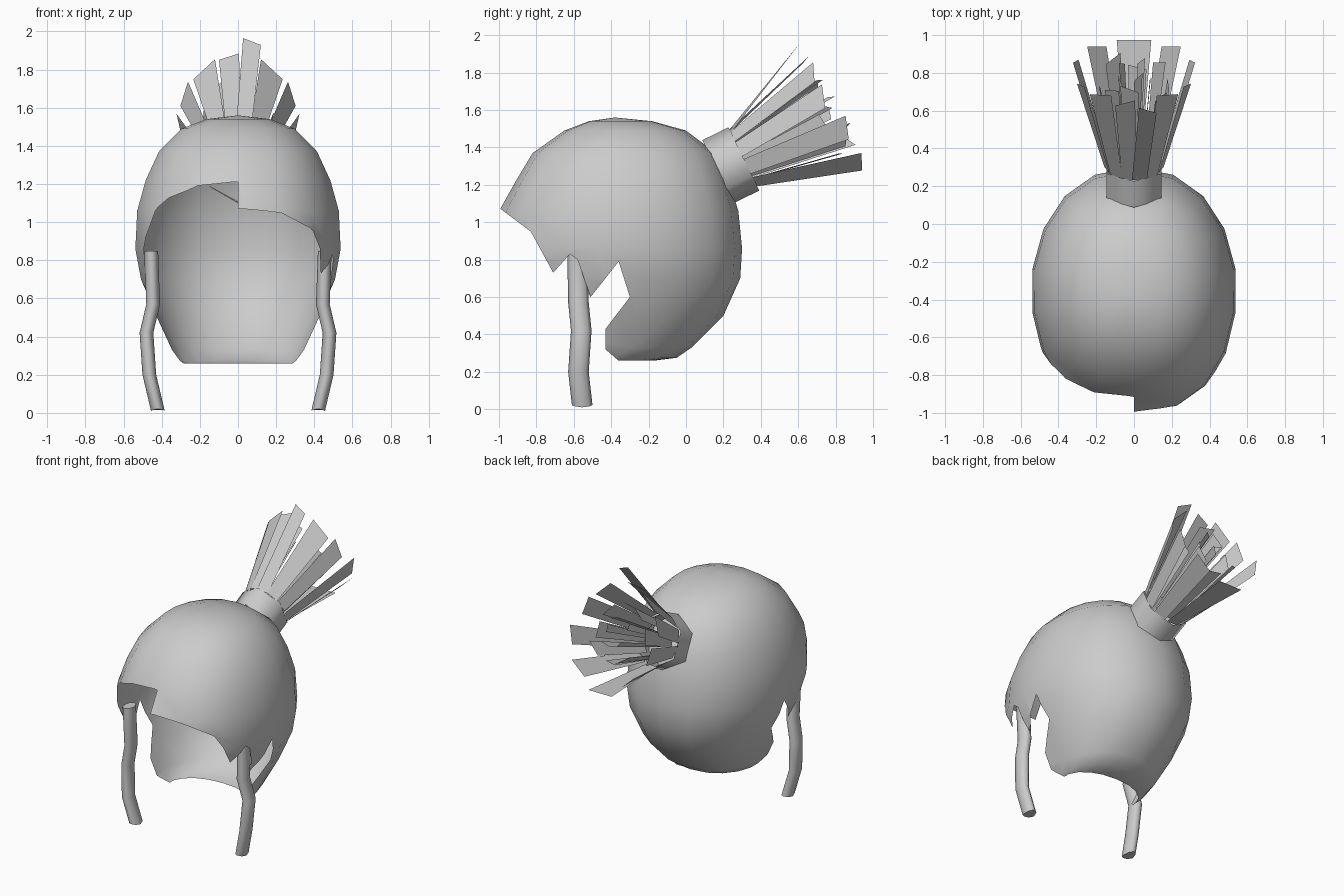
import bpy, bmesh, math, random
from mathutils import Vector

random.seed(4)
if "Cube" in bpy.data.objects:
    bpy.data.objects.remove(bpy.data.objects["Cube"])

hair = bpy.data.materials.new("hair_grey")
hair.use_nodes = True
GREY = (0.6, 0.6, 0.6, 1)
hair.diffuse_color = GREY
hair.node_tree.nodes["Principled BSDF"].inputs["Base Color"].default_value = GREY


def make_object(name, bm, smooth=True):
    mesh = bpy.data.meshes.new(name)
    bm.to_mesh(mesh)
    bm.free()
    mesh.materials.append(hair)
    obj = bpy.data.objects.new(name, mesh)
    bpy.context.collection.objects.link(obj)
    for p in mesh.polygons:
        p.use_smooth = smooth
    return obj


def loft(bm, rings):
    loops = [[bm.verts.new(p) for p in ring] for ring in rings]
    n = len(loops[0])
    for a, b in zip(loops, loops[1:]):
        for i in range(n):
            bm.faces.new((a[i], a[(i + 1) % n], b[(i + 1) % n], b[i]))
    return loops


# Cap: closed egg from levels of (height, half width, front y, back y)
LEVELS = [(0.26, 0.29, -0.75, -0.17), (0.275, 0.31, -0.77, -0.05), (0.33, 0.35, -0.8, 0.03),
          (0.5, 0.43, -0.88, 0.2), (0.7, 0.515, -0.96, 0.29), (0.86, 0.545, -1.02, 0.3),
          (1.06, 0.535, -1.0, 0.28), (1.22, 0.49, -0.91, 0.23), (1.37, 0.42, -0.82, 0.16),
          (1.49, 0.3, -0.65, 0.0), (1.54, 0.17, -0.52, -0.18)]
MID, SEGS = -0.35, 18


def level_ring(z, w, front, back):
    ring = []
    for i in range(SEGS):
        a = math.tau * i / SEGS + math.pi / 2
        c, s = math.cos(a), math.sin(a)
        c = math.copysign(abs(c) ** (0.9 if s > 0 else 0.8), c)
        ring.append((w * c, MID + s * (back - MID if s > 0 else MID - front), z))
    return ring


bm = bmesh.new()
loops = loft(bm, [level_ring(*lv) for lv in LEVELS])
tip = bm.verts.new((0, -0.38, 1.56))
for i in range(SEGS):
    bm.faces.new((loops[-1][i], loops[-1][(i + 1) % SEGS], tip))
bottom = bm.faces.new(loops[0][::-1])
bottom.material_index = 1
bmesh.ops.recalc_face_normals(bm, faces=bm.faces)
cap = make_object("hair_cap", bm)
cap.data.materials.append(hair)

# Hairline cutter for each side: side outline pushed across half the head
NOTCH = [(-0.36, 0.79), (-0.3, 0.6), (-0.43, 0.43), (-0.43, 0.32), (-0.35, 0.25),
         (-0.35, 0.1), (-1.3, 0.1)]
LEFT = [(-1.3, 1.07), (-0.99, 1.07), (-0.83, 0.95), (-0.71, 0.73), (-0.62, 0.83),
        (-0.58, 0.8), (-0.51, 0.6)] + NOTCH
RIGHT = [(-1.3, 1.21), (-0.91, 1.21), (-0.87, 1.17), (-0.76, 1.08), (-0.62, 0.8),
         (-0.51, 0.6)] + NOTCH
cutters = []
for name, outline, x0, x1 in (("left_cutter", LEFT, 0, 0.8), ("right_cutter", RIGHT, -0.8, 0.001)):
    bm = bmesh.new()
    ends = loft(bm, [[(x, y, z) for y, z in outline] for x in (x0, x1)])
    bm.faces.new(ends[0])
    bm.faces.new(ends[1][::-1])
    bmesh.ops.recalc_face_normals(bm, faces=bm.faces)
    for f in bm.faces:
        f.material_index = 1
    cutter = make_object(name, bm, False)
    cutter.data.materials.append(hair)
    cutter.hide_render = True
    cutters.append(cutter)
    mod = cap.modifiers.new(name, 'BOOLEAN')
    mod.operation, mod.solver, mod.object = 'DIFFERENCE', 'EXACT', cutter

# Keep only the outer skin so the cap is an open sheet
graph = bpy.context.evaluated_depsgraph_get()
cut_mesh = bpy.data.meshes.new_from_object(cap.evaluated_get(graph))
cap.modifiers.clear()
bm = bmesh.new()
bm.from_mesh(cut_mesh)
bmesh.ops.delete(bm, geom=[f for f in bm.faces if f.material_index == 1], context='FACES')
bm.to_mesh(cap.data)
bm.free()
for obj in cutters:
    bpy.data.objects.remove(obj)
cap.data.materials.pop(index=1)

# Hair tie: open six-sided tube tilted up and back
AXIS = Vector((0, 0.9, 0.44)).normalized()
UP = Vector((0, -AXIS.z, AXIS.y))
SIDE = Vector((0.9, 0, 0))
BASE = Vector((0, 0.17, 1.27))
END = BASE + AXIS * 0.155


def around(center, radius, angle):
    return center + radius * (SIDE * math.cos(angle) + UP * math.sin(angle))


bm = bmesh.new()
loft(bm, [[around(c, 0.188, math.radians(60 * i + 30)) for i in range(6)] for c in (BASE, END)])
make_object("hair_tie", bm)

# Ponytail: flat blades fanning out of the tie, in nested rings
bm = bmesh.new()


def blade(angle, r0, r1, length, half, slant):
    a = math.radians(angle)
    h0, h1 = math.radians(15), math.radians(half)
    corners = [around(END, r0, a - h0), around(END, r0, a + h0),
               around(END + AXIS * (length + slant), r1, a + h1),
               around(END + AXIS * (length - slant), r1, a - h1)]
    bm.faces.new([bm.verts.new(p) for p in corners])


# Outer blades: top pair, bottom one, then mirrored pairs down the sides
blade(79, 0.175, 0.43, 0.53, 7, 0.02)
blade(99, 0.175, 0.34, 0.53, 10, -0.02)
blade(270, 0.175, 0.42, 0.54, 14, 0)
for angle, r1, length, half in ((52, 0.33, 0.54, 14), (20, 0.34, 0.53, 11),
                                (345, 0.36, 0.57, 10), (307, 0.37, 0.56, 11)):
    blade(angle, 0.175, r1, length, half, 0.02)
    blade(180 - angle, 0.175, r1, length, half, -0.02)
# Inner blades
for count, r0, r1, length in ((8, 0.12, 0.21, 0.52), (5, 0.05, 0.1, 0.57)):
    for i in range(count):
        blade(360 * i / count + random.uniform(-9, 9), r0, r1,
              length + random.uniform(-0.06, 0.05), 15, random.uniform(-0.03, 0.03))
make_object("ponytail_blades", bm, False)

# Hanging side locks: bent tubes with flat ends
PATH = [(0.455, -0.58, 0.85), (0.445, -0.575, 0.57), (0.48, -0.56, 0.42),
        (0.465, -0.575, 0.2), (0.42, -0.555, 0.01)]
SIDES = 8
for name, sign in (("left_lock", 1), ("right_lock", -1)):
    bm = bmesh.new()
    rings = []
    for x, y, z in PATH:
        turn = [math.tau * k / SIDES for k in range(SIDES)]
        rings.append([(sign * x + 0.036 * math.cos(t), y + 0.055 * math.sin(t),
                       z + (0.012 * math.sin(t) ** 2 if z < 0.1 else 0)) for t in turn])
    ends = loft(bm, rings)
    bm.faces.new(ends[0])
    bm.faces.new(ends[-1])
    bmesh.ops.recalc_face_normals(bm, faces=bm.faces)
    lock = make_object(name, bm)
    bpy.context.view_layer.objects.active = lock
    lock.select_set(True)
    bpy.ops.object.shade_smooth_by_angle(angle=math.radians(70))
    lock.select_set(False)
